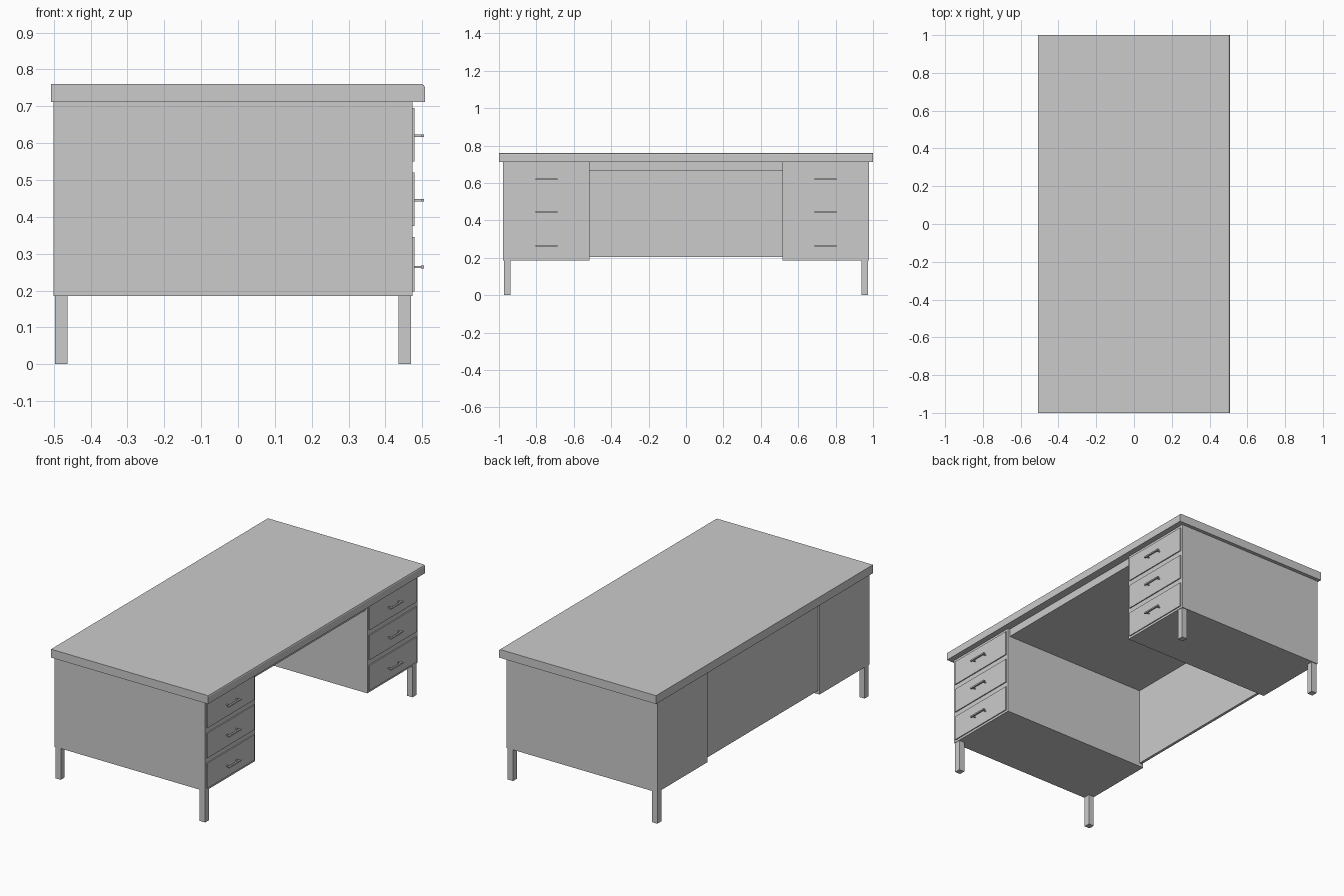
import bpy, bmesh

if "Cube" in bpy.data.objects:
    bpy.data.objects.remove(bpy.data.objects["Cube"])


def prism(name, boxes):
    """One object made of axis-aligned boxes given as (x0, x1, y0, y1, z0, z1)."""
    bm = bmesh.new()
    for x0, x1, y0, y1, z0, z1 in boxes:
        verts = bmesh.ops.create_cube(bm, size=1)["verts"]
        for v in verts:
            v.co.x = x1 if v.co.x > 0 else x0
            v.co.y = y1 if v.co.y > 0 else y0
            v.co.z = z1 if v.co.z > 0 else z0
    mesh = bpy.data.meshes.new(name)
    bm.to_mesh(mesh)
    bm.free()
    obj = bpy.data.objects.new(name, mesh)
    bpy.context.collection.objects.link(obj)
    return obj


def mirror_y(obj):
    mod = obj.modifiers.new("mirror", 'MIRROR')
    mod.use_axis = (False, True, False)
    return obj


# Desktop with an eased top edge on the drawer side
top = prism("desktop", [(-0.507, 0.507, -1, 1, 0.711, 0.76)])
bm = bmesh.new()
bm.from_mesh(top.data)
edge = [e for e in bm.edges if all(v.co.x > 0.5 and v.co.z > 0.75 for v in e.verts)]
bmesh.ops.bevel(bm, geom=edge, offset=0.009, segments=2, profile=0.5, affect='EDGES')
bm.to_mesh(top.data)
bm.free()

# Drawer pedestals
mirror_y(prism("pedestal", [(-0.5, 0.473, 0.517, 0.979, 0.185, 0.711)]))

# Legs at the outer corners
for name, x in (("back_leg", -0.497), ("front_leg", 0.435)):
    mirror_y(prism(name, [(x, x + 0.035, 0.938, 0.974, 0, 0.185)]))

# Panel closing the back of the knee space, and the frame under the top
prism("modesty_panel", [(-0.49, -0.474, -0.517, 0.517, 0.205, 0.711)])
prism("knee_space_frame", [(-0.474, 0.46, -0.517, 0.517, 0.665, 0.711)])

# Drawer fronts with bar handles
for i, (z0, z1, hz) in enumerate(((0.198, 0.345, 0.264),
                                  (0.375, 0.52, 0.445),
                                  (0.55, 0.695, 0.62))):
    mirror_y(prism(f"drawer_front_{i + 1}", [(0.473, 0.479, 0.53, 0.966, z0, z1)]))
    posts = [(0.479, 0.498, y, y + 0.006, hz - 0.003, hz + 0.003)
             for y in (0.699, 0.787)]
    bar = (0.496, 0.505, 0.688, 0.804, hz - 0.004, hz + 0.004)
    mirror_y(prism(f"drawer_handle_{i + 1}", posts + [bar]))
